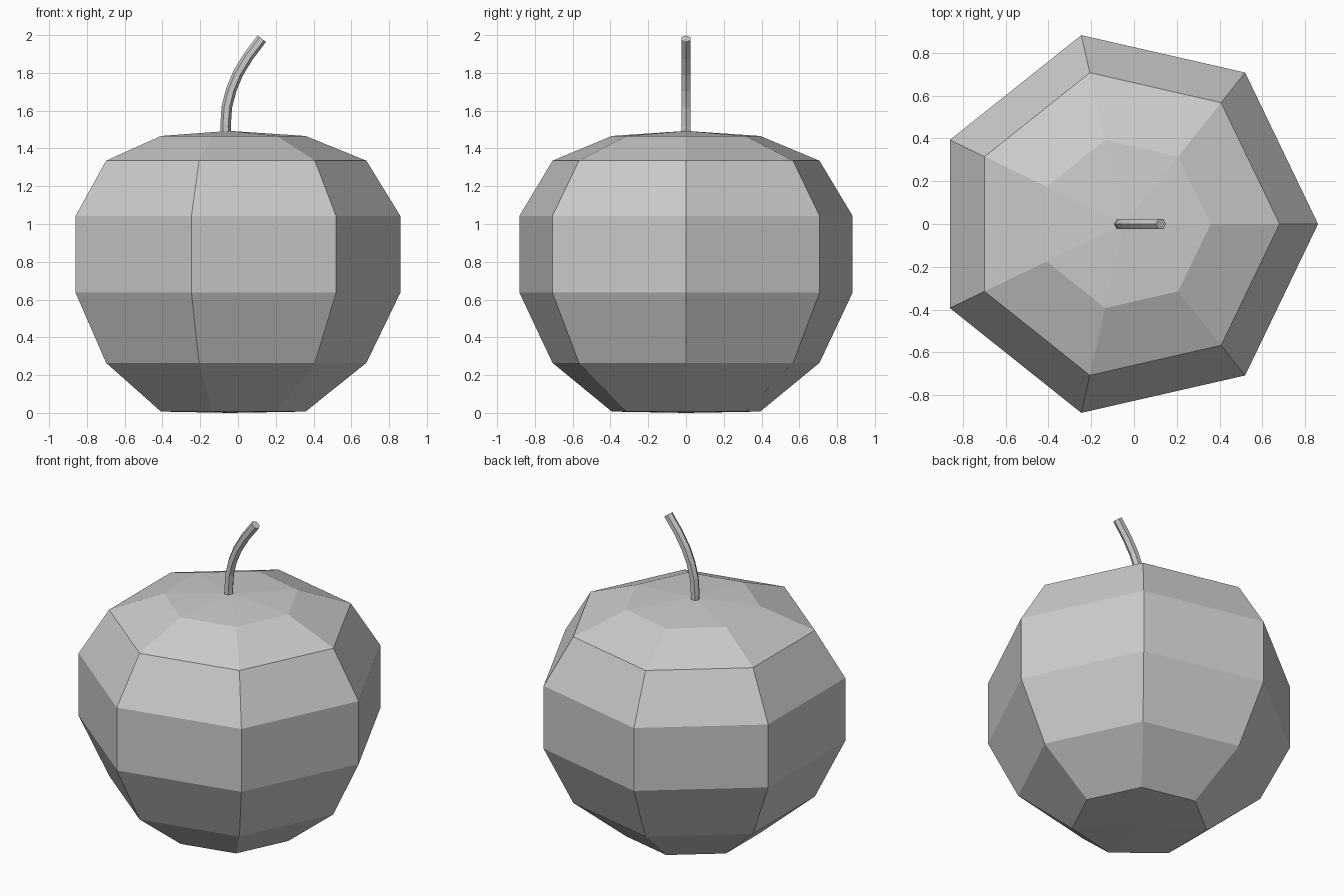
import bpy, bmesh
from math import sin, cos, pi
from mathutils import Vector

if "Cube" in bpy.data.objects:
    bpy.data.objects.remove(bpy.data.objects["Cube"])


def finish(bm, name):
    bmesh.ops.recalc_face_normals(bm, faces=bm.faces)
    mesh = bpy.data.meshes.new(name)
    bm.to_mesh(mesh)
    bm.free()
    obj = bpy.data.objects.new(name, mesh)
    bpy.context.collection.objects.link(obj)
    return obj


def bridge(bm, a, b):
    n = len(a)
    for i in range(n):
        j = (i + 1) % n
        bm.faces.new((a[i], a[j], b[j], b[i]))


# Fruit body: seven-sided stacked rings (radius, height) closed by two poles
CX = -0.045
PROFILE = [(0.403, 0.007), (0.725, 0.265), (0.905, 0.637),
           (0.905, 1.042), (0.725, 1.335), (0.403, 1.466)]
bm = bmesh.new()
rings = [[bm.verts.new((CX + r * cos(2 * pi * k / 7), r * sin(2 * pi * k / 7), z))
          for k in range(7)] for r, z in PROFILE]
for a, b in zip(rings, rings[1:]):
    bridge(bm, a, b)
for ring, z in ((rings[0], 0.0), (rings[-1], 1.493)):
    pole = bm.verts.new((CX, 0, z))
    for i in range(7):
        bm.faces.new((ring[i], ring[(i + 1) % 7], pole))
finish(bm, "fruit_body")

# Stem: hexagonal tube bending towards +x
PATH = [Vector((x, 0, z)) for x, z in
        [(-0.064, 1.46), (-0.066, 1.52), (-0.059, 1.62), (-0.036, 1.71),
         (0.0, 1.797), (0.054, 1.886), (0.126, 1.981)]]
bm = bmesh.new()
rings = []
for i, p in enumerate(PATH):
    t = (PATH[min(i + 1, len(PATH) - 1)] - PATH[max(i - 1, 0)]).normalized()
    side = Vector((0, 1, 0))
    across = side.cross(t)
    rings.append([bm.verts.new(p + 0.028 * (across * cos(k * pi / 3) + side * sin(k * pi / 3)))
                  for k in range(6)])
for a, b in zip(rings, rings[1:]):
    bridge(bm, a, b)
bm.faces.new(rings[0])
bm.faces.new(rings[-1])
finish(bm, "stem")
